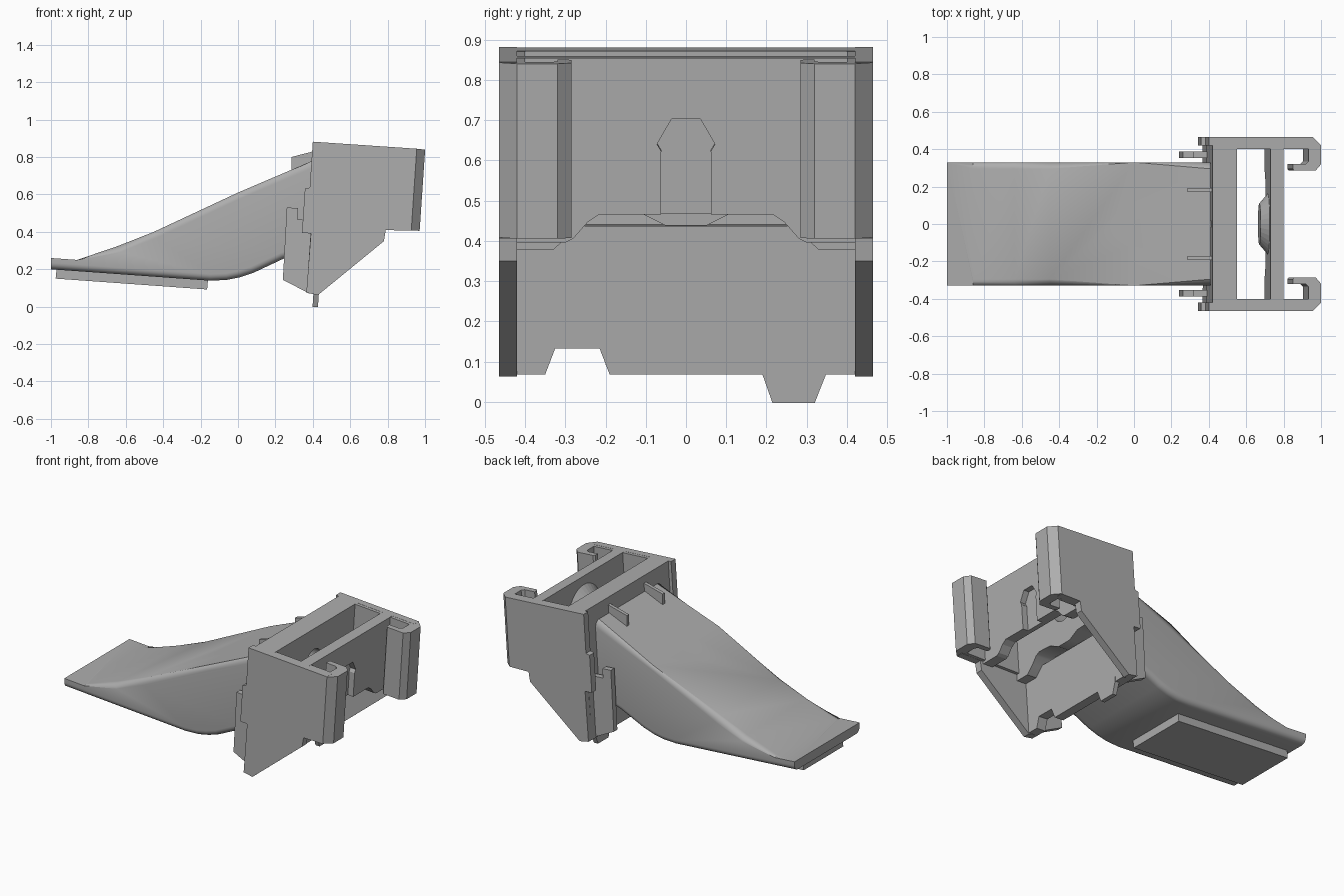
import bpy, bmesh, math
from mathutils import Matrix

cube = bpy.data.objects.get("Cube")
if cube:
    bpy.data.objects.remove(cube)

GREY = (0.42, 0.42, 0.42, 1)
grey = bpy.data.materials.new("grey_plastic")
grey.use_nodes = True
grey.diffuse_color = GREY
grey.node_tree.nodes["Principled BSDF"].inputs["Base Color"].default_value = GREY

# The mount leans slightly: u is depth, v is height below its top front edge
LEAN = Matrix.Translation((0.40, 0, 0.882)) @ Matrix.Rotation(0.0675, 4, 'Y')
HOLE_V = -0.215


def finish(name, bm, frame):
    bmesh.ops.recalc_face_normals(bm, faces=bm.faces)
    bm.transform(frame)
    mesh = bpy.data.meshes.new(name)
    bm.to_mesh(mesh)
    bm.free()
    mesh.materials.append(grey)
    obj = bpy.data.objects.new(name, mesh)
    bpy.context.collection.objects.link(obj)
    return obj


def prism(name, outline, start, end, axis, frame=LEAN, round_edges=None):
    """Extrude a flat outline along one axis; the outline uses the other two."""
    def place(p, d):
        q = list(p)
        q.insert(axis, d)
        return q
    bm = bmesh.new()
    face = bm.faces.new([bm.verts.new(place(p, start)) for p in outline])
    out = bmesh.ops.extrude_face_region(bm, geom=[face])
    for v in out["geom"]:
        if isinstance(v, bmesh.types.BMVert):
            v.co[axis] = end
    if round_edges:
        edges = [e for e in bm.edges if round_edges(e)]
        bmesh.ops.bevel(bm, geom=edges, offset=0.035, segments=5,
                        profile=0.5, affect='EDGES', clamp_overlap=True)
    return finish(name, bm, frame)


def rod(name, r1, r2, start, end, sides):
    """Round or many-sided rod along u, centred on the screw hole."""
    bm = bmesh.new()
    bmesh.ops.create_cone(bm, cap_ends=True, segments=sides, radius1=r1,
                          radius2=r2, depth=end - start)
    bm.transform(Matrix.Translation(((start + end) / 2, 0, HOLE_V))
                 @ Matrix.Rotation(math.pi / 2, 4, 'Y'))
    return finish(name, bm, LEAN)


def cut(obj, cutter):
    mod = obj.modifiers.new("cut", 'BOOLEAN')
    mod.operation = 'DIFFERENCE'
    mod.solver = 'EXACT'
    mod.object = cutter
    bpy.context.view_layer.objects.active = obj
    bpy.ops.object.modifier_apply(modifier=mod.name)
    bpy.data.objects.remove(cutter)


def mirrored(half):
    return half + [(-y, v) for y, v in reversed(half)]


def smooth(obj):
    bpy.ops.object.select_all(action='DESELECT')
    obj.select_set(True)
    bpy.context.view_layer.objects.active = obj
    bpy.ops.object.shade_smooth_by_angle(angle=math.radians(32))


# Sloping arm with a flat tip, rounded along its long edges
WORLD = Matrix.Identity(4)


def long_edge(e):
    a, b = (v.co for v in e.verts)
    lip = min(a.x, b.x) < -0.9 and max(a.z, b.z) > 0.22
    end = abs(a.x - b.x) < 0.05
    return abs(a.y - b.y) < 0.01 and not lip and not end


arm_side = [(-1, 0.26), (-0.86, 0.25), (-0.64, 0.325), (-0.45, 0.40),
            (0, 0.61), (0.41, 0.785), (0.40, 0.31), (0.24, 0.255),
            (0.08, 0.18), (0.01, 0.157), (-0.06, 0.143), (-0.15, 0.139),
            (-1, 0.20)]
arm = prism("arm", arm_side, -0.33, 0.33, 1, WORLD, long_edge)
cut(arm, rod("scoop_cutter", 0.145, 0.145, -0.8, 0.1, 64))
smooth(arm)

# Pad under the arm
prism("bottom_pad", [(-0.97, 0.20), (-0.975, 0.15), (-0.165, 0.092),
                     (-0.16, 0.15)], -0.2, 0.2, 1, WORLD)

# Thick front wall with wavy lower edge
front_wall = prism("front_wall", mirrored(
    [(0.43, 0), (0.43, -0.495), (0.33, -0.495), (0.28, -0.45),
     (0.245, -0.41), (0.215, -0.395), (0.12, -0.40), (0.05, -0.435)]),
    0.02, 0.15, 0)
cut(front_wall, rod("front_hole_cutter", 0.075, 0.075, -0.1, 0.2, 32))
smooth(front_wall)

# Thin lower plate with a tab on one side and a notch on the other
prism("lower_plate", [(-0.43, -0.44), (-0.43, -0.81), (-0.35, -0.81),
                      (-0.325, -0.745), (-0.215, -0.745), (-0.19, -0.81),
                      (0.19, -0.81), (0.43, -0.81), (0.43, -0.44)],
      0.021, 0.084, 0)
prism("lower_tab", [(0.19, -0.78), (0.19, -0.81), (0.215, -0.881),
                    (0.32, -0.881), (0.348, -0.81), (0.348, -0.78)],
      0.058, 0.087, 0)

# Middle wall with a boss inside, nut pocket outside and hex hole through
wall = prism("middle_wall", mirrored(
    [(0.43, 0), (0.43, -0.46), (0.30, -0.46), (0.28, -0.45),
     (0.245, -0.41), (0.215, -0.39)]), 0.33, 0.40, 0)
boss = rod("screw_boss", 0.11, 0.165, 0.285, 0.332, 32)
cut(boss, rod("boss_hole_cutter", 0.051, 0.051, 0.2, 0.5, 6))
cut(wall, rod("hex_hole_cutter", 0.051, 0.051, 0.2, 0.5, 6))
cut(wall, rod("nut_pocket_cutter", 0.072, 0.072, 0.362, 0.5, 6))
cut(wall, prism("nut_slot_cutter", mirrored([(0.062, HOLE_V - 0.02),
                                             (0.062, -0.5)]), 0.362, 0.5, 0))

# Paired parts on the left and right
side_outline = [(0, 0), (0.602, 0), (0.602, -0.437), (0.421, -0.445),
                (0.415, -0.505), (0.083, -0.816), (0.02, -0.808),
                (0.023, -0.49), (-0.025, -0.49), (-0.025, -0.254),
                (0, -0.246)]
hook_outline = [(0.5, 0.463), (0.557, 0.465), (0.602, 0.42), (0.602, 0.32),
                (0.572, 0.285), (0.46, 0.285), (0.45, 0.295), (0.45, 0.32),
                (0.52, 0.32), (0.535, 0.335), (0.535, 0.40), (0.5, 0.40)]
clip_outline = [(-0.11, -0.748), (-0.115, -0.36), (-0.055, -0.36),
                (-0.055, -0.42), (0.03, -0.42), (0.03, -0.808)]
for label, s in (("left", 1), ("right", -1)):
    panel = [(u, v) for u, v in side_outline]
    # Side panel stops where the hook's outer chamfer begins
    panel[1:3] = [(0.557, 0), (0.557, -0.439)]
    prism(label + "_side_panel", panel, s * 0.42, s * 0.465, 1)
    prism(label + "_side_liner", [(0.02, -0.001), (0.52, -0.001),
                                  (0.52, -0.44), (0.02, -0.46)],
          s * 0.40, s * 0.425, 1)
    prism(label + "_hook", [(u, s * y) for u, y in hook_outline],
          -0.001, -0.437, 2)
    prism(label + "_clip", clip_outline, s * 0.352, s * 0.388, 1)
    prism(label + "_upper_tab", [(0.285, 0.80), (0.42, 0.835), (0.42, 0.74),
                                 (0.285, 0.69)],
          s * 0.17, s * 0.192, 1, WORLD)
